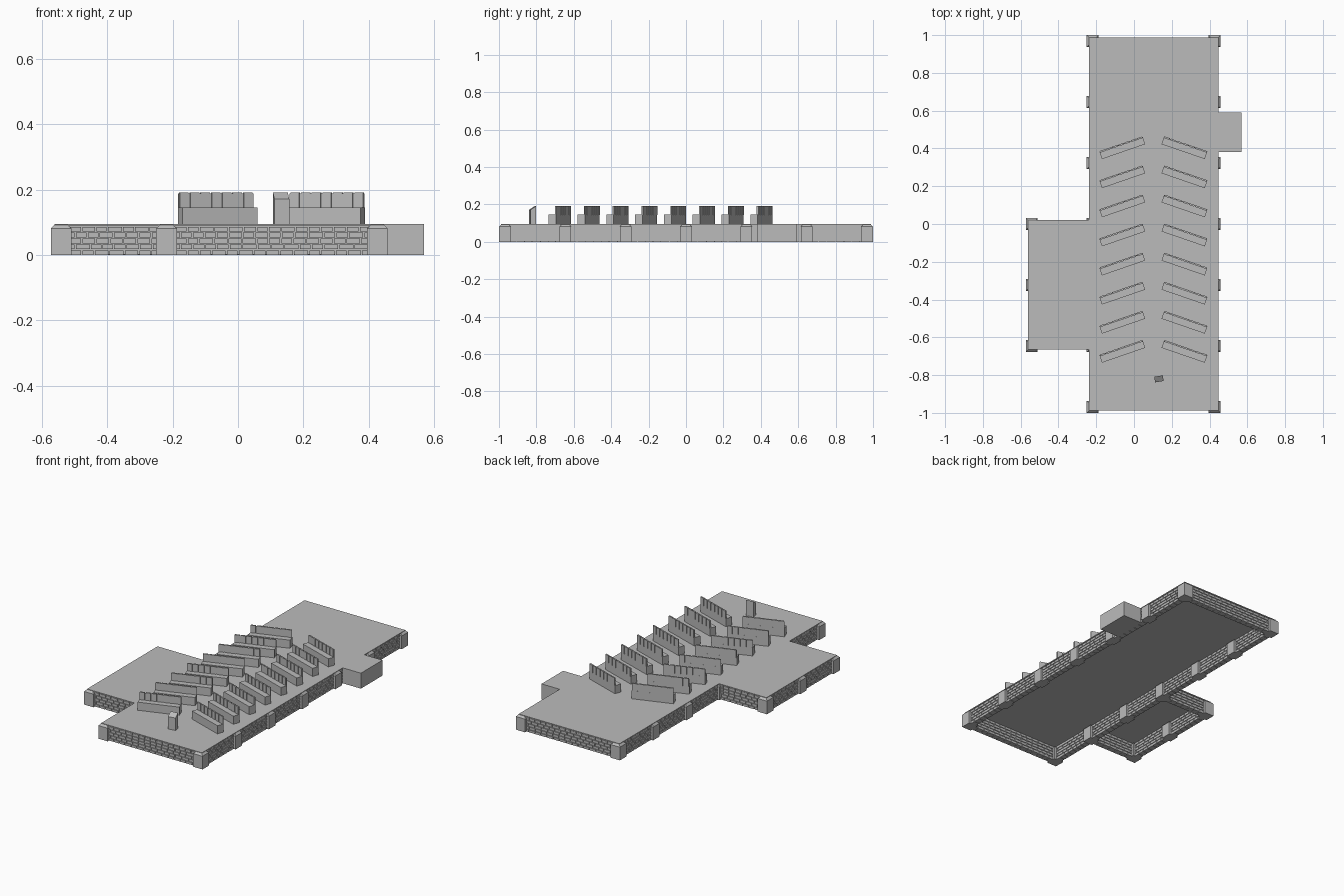
import bpy, bmesh, random
from math import radians
from mathutils import Matrix, Vector

random.seed(4)
if "Cube" in bpy.data.objects:
    bpy.data.objects.remove(bpy.data.objects["Cube"])

GRID = 0.3227            # pillar spacing
WEST, WING, EAST = -0.2188, -0.5415, 0.4266
FLOOR, EDGE = 0.095, 0.02

stone = bpy.data.materials.new("grey stone")
stone.use_nodes = True
stone.diffuse_color = (0.5, 0.5, 0.5, 1)
stone.node_tree.nodes["Principled BSDF"].inputs["Base Color"].default_value = (0.5, 0.5, 0.5, 1)


def finish(name, bm, matrix=Matrix()):
    bmesh.ops.recalc_face_normals(bm, faces=bm.faces)
    mesh = bpy.data.meshes.new(name)
    bm.to_mesh(mesh)
    bm.free()
    mesh.materials.append(stone)
    ob = bpy.data.objects.new(name, mesh)
    ob.matrix_world = matrix
    bpy.context.collection.objects.link(ob)
    return ob


def add_box(bm, lo, hi):
    lo, hi = Vector(lo), Vector(hi)
    m = Matrix.Translation((lo + hi) / 2) @ Matrix.Diagonal((*(hi - lo), 1))
    return bmesh.ops.create_cube(bm, size=1, matrix=m)["verts"]


def prism(bm, points, offset):
    face = bm.faces.new([bm.verts.new(p) for p in points])
    new = bmesh.ops.extrude_face_region(bm, geom=[face])["geom"]
    bmesh.ops.translate(bm, vec=offset, verts=[v for v in new if isinstance(v, bmesh.types.BMVert)])


# Floor slab: hall and side wing in one outline
x0, x1, xw = WEST - EDGE, EAST + EDGE, WING - EDGE
y0, y1 = -3 * GRID - EDGE, 3 * GRID + EDGE
w0, w1 = -2 * GRID - EDGE, EDGE
bm = bmesh.new()
outline = [(x0, y0), (x1, y0), (x1, y1), (x0, y1), (x0, w1), (xw, w1), (xw, w0), (x0, w0)]
prism(bm, [(x, y, FLOOR - 0.006) for x, y in outline], (0, 0, 0.006))
finish("floor_slab", bm)

# Side entrance block
bm = bmesh.new()
add_box(bm, (EAST + 0.01, 0.38, 0), (0.57, 0.59, FLOOR))
finish("side_block", bm)


# Pillars with chamfered tops
def pillar(x, y):
    bm = bmesh.new()
    h = 0.0315
    add_box(bm, (-h, -h, 0), (h, h, FLOOR - 0.001))
    top = [e for e in bm.edges if all(v.co.z > 0.05 for v in e.verts)]
    bmesh.ops.bevel(bm, geom=top, offset=0.013, segments=1, affect='EDGES')
    finish("pillar", bm, Matrix.Translation((x, y, 0)))


# Brick wall: running bond around a thinner mortar core
def brick_wall(start, end):
    start, end = Vector((*start, 0)), Vector((*end, 0))
    length = (end - start).length
    lo, hi = 0.025, length - 0.025
    rows, core, face = 5, 0.013, 0.018
    height = (FLOOR - 0.005) / rows
    bm = bmesh.new()
    add_box(bm, (lo, -core, 0.002), (hi, core, FLOOR - 0.005))
    for row in range(rows):
        u = lo
        step = 0.02 if row % 2 else 0.04
        while u < hi - 0.004:
            v = min(u + step, hi)
            add_box(bm, (u, -face, row * height), (v - 0.004, face, (row + 1) * height - 0.0035))
            u = v
            step = random.uniform(0.035, 0.047)
    turn = (end - start).to_track_quat('X', 'Z').to_matrix().to_4x4()
    finish("brick_wall", bm, Matrix.Translation(start) @ turn)


for x, first, last in ((WEST, -3, 3), (EAST, -3, 3), (WING, -2, 0)):
    for i in range(first, last + 1):
        pillar(x, i * GRID)
        if i < last:
            brick_wall((x, i * GRID), (x, (i + 1) * GRID))
for a, b, i in ((WEST, EAST, -3), (WEST, EAST, 3), (WING, WEST, -2), (WING, WEST, 0)):
    brick_wall((a, i * GRID), (b, i * GRID))


# Pews: solid seat with a slatted back
def pew(x, y, angle):
    bm = bmesh.new()
    half, depth, slats = 0.121, 0.021, 7
    add_box(bm, (-half, -depth, 0), (half, depth, 0.05))
    add_box(bm, (-half, depth - 0.004, 0.05), (half, depth - 0.001, 0.093))
    pitch = 2 * half / slats
    for i in range(slats):
        u = -half + i * pitch
        add_box(bm, (u + 0.003, depth - 0.007, 0.048), (u + pitch - 0.003, depth + 0.002, 0.096))
    finish("pew", bm, Matrix.Translation((x, y, FLOOR)) @ Matrix.Rotation(radians(angle), 4, 'Z'))


for row in range(8):
    y = 0.403 - row * 0.154
    pew(-0.062, y, 19)
    pew(0.267, y, -19)

# Lectern with a sloping top
bm = bmesh.new()
side = [(-0.023, -0.015, 0), (-0.023, 0.015, 0), (-0.023, 0.015, 0.096), (-0.023, -0.015, 0.076)]
prism(bm, side, (0.046, 0, 0))
finish("lectern", bm, Matrix.Translation((0.132, -0.82, FLOOR)) @ Matrix.Rotation(radians(9), 4, 'Z'))
